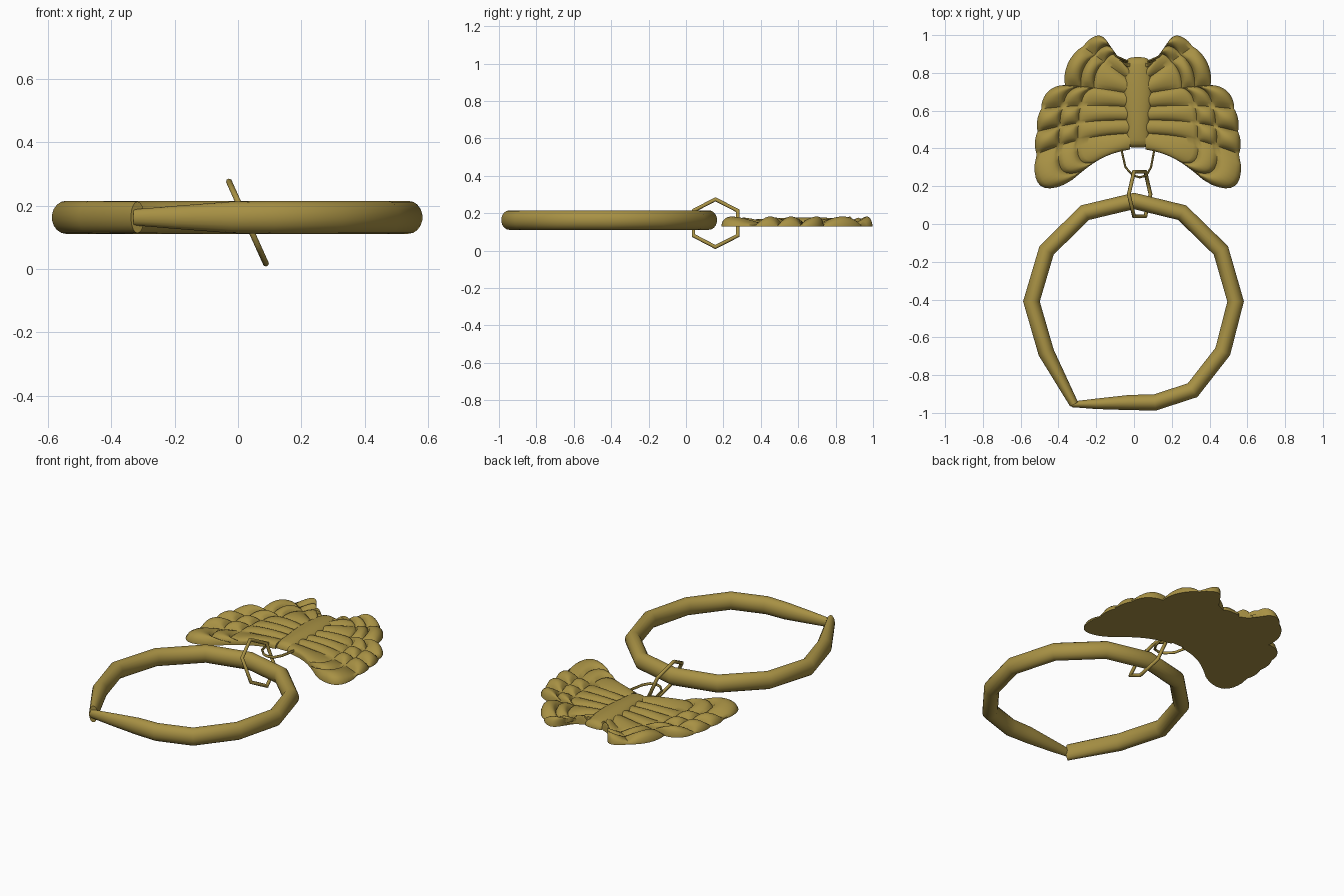
import bpy, bmesh, math
from mathutils import Vector

if "Cube" in bpy.data.objects:
    bpy.data.objects.remove(bpy.data.objects["Cube"])

brass = bpy.data.materials.new("antique brass")
brass.diffuse_color = (0.39, 0.283, 0.058, 1)
brass.use_nodes = True
brass.node_tree.nodes["Principled BSDF"].inputs["Base Color"].default_value = brass.diffuse_color


def finish(name, bm, angle):
    bmesh.ops.recalc_face_normals(bm, faces=bm.faces)
    me = bpy.data.meshes.new(name)
    bm.to_mesh(me)
    bm.free()
    me.materials.append(brass)
    ob = bpy.data.objects.new(name, me)
    bpy.context.collection.objects.link(ob)
    bpy.context.view_layer.objects.active = ob
    ob.select_set(True)
    bpy.ops.object.shade_smooth_by_angle(angle=math.radians(angle))
    ob.select_set(False)
    return ob


def sweep(name, pts, normal, radii, sides, closed, angle):
    """Mitred tube along a planar path; radii = (in plane, along normal) per point."""
    bm = bmesh.new()
    up = Vector(normal).normalized()
    pts = [Vector(p) for p in pts]
    n = len(pts)
    rings = []
    for i, p in enumerate(pts):
        a = pts[i - 1] if closed or i > 0 else p - (pts[1] - p)
        b = pts[(i + 1) % n] if closed or i < n - 1 else p + (p - pts[i - 1])
        d1, d2 = (p - a).normalized(), (b - p).normalized()
        side = (d1 + d2).normalized().cross(up)
        mitre = 1 / max(0.5, math.cos(d1.angle(d2) / 2))
        ra, rb = radii[i]
        rings.append([bm.verts.new(p + side * (math.cos(t) * ra * mitre) + up * (math.sin(t) * rb))
                      for t in (2 * math.pi * (k + 0.5) / sides for k in range(sides))])
    for i in range(n if closed else n - 1):
        r, q = rings[i], rings[(i + 1) % n]
        for k in range(sides):
            m = (k + 1) % sides
            bm.faces.new((r[k], r[m], q[m], q[k]))
    if not closed:
        bm.faces.new(rings[0])
        bm.faces.new(rings[-1])
    return finish(name, bm, angle)


def plate(name, fn, nu, nv, zb=0.128):
    """Relief plate: top surface fn(u, v) with a flat back."""
    bm = bmesh.new()
    top = [[bm.verts.new(fn(i / nu, j / nv)) for j in range(nv + 1)] for i in range(nu + 1)]
    bot = [[bm.verts.new((v.co.x, v.co.y, zb)) for v in row] for row in top]
    for i in range(nu):
        for j in range(nv):
            for g in (top, bot):
                bm.faces.new((g[i][j], g[i + 1][j], g[i + 1][j + 1], g[i][j + 1]))
    loop = ([(i, 0) for i in range(nu)] + [(nu, j) for j in range(nv)] +
            [(i, nv) for i in range(nu, 0, -1)] + [(0, j) for j in range(nv, 0, -1)])
    for (a, b), (c, d) in zip(loop, loop[1:] + loop[:1]):
        bm.faces.new((top[a][b], top[c][d], bot[c][d], bot[a][b]))
    return finish(name, bm, 55)


# large twelve-sided hoop with a pinched, overlapping opening
hoop = [(-0.33, -0.955), (-0.2, -0.952), (-0.02, -0.945), (0.11, -0.945), (0.31, -0.88),
        (0.47, -0.675), (0.538, -0.41), (0.46, -0.14), (0.255, 0.06), (0, 0.122),
        (-0.26, 0.06), (-0.463, -0.14), (-0.543, -0.41), (-0.465, -0.68), (-0.317, -0.955)]
rad = [(0.043, 0.052)] * len(hoop)
rad[0], rad[1], rad[2] = (0.015, 0.025), (0.028, 0.036), (0.041, 0.05)
rad[-1] = (0.024, 0.05)
sweep("hoop", [(x, y, 0.163) for x, y in hoop], (0, 0, 1), rad, 18, False, 35)

# tilted six-sided link joining hoop and pendant
hexagon = [(0.04, 0.08), (0.157, 0.019), (0.277, 0.08), (0.277, 0.213), (0.157, 0.274), (0.04, 0.213)]
sweep("hex_link", [(0.03 - 0.45 * (z - 0.146), y, z) for y, z in hexagon],
      (1, 0, 0.45), [(0.01, 0.01)] * 6, 8, True, 46)

# thin wire bail hanging from the body
bail = [(-0.06, 0.44), (-0.066, 0.39), (-0.045, 0.30), (-0.005, 0.257), (0.03, 0.247),
        (0.065, 0.257), (0.09, 0.30), (0.107, 0.39), (0.10, 0.44)]
sweep("wire_bail", [(x, y, 0.152) for x, y in bail], (0, 0, 1), [(0.006, 0.008)] * 9, 8, False, 50)

# butterfly wings: scalloped rim lobes, each continued inward as a ridge
CX = 0.02
VALLEY = [(0.05, 0.865), (0.14, 0.905), (0.29, 0.94), (0.385, 0.735),
          (0.51, 0.61), (0.53, 0.49), (0.535, 0.37), (0.345, 0.235)]
BULGE = [0.0, 0.076, 0.035, 0.04, 0.012, 0.012, 0.125]
ROOT = [0.86, 0.82, 0.76, 0.69, 0.62, 0.55, 0.48, 0.395]
N = len(BULGE)


def bump(x, power=0.6):
    return max(0.0, math.sin(math.pi * x)) ** power


def wing_point(u, v, sign):
    s = u * N
    i = min(int(s + 1e-6), N - 1)
    f = min(max(s - i, 0), 1)
    a, b = Vector(VALLEY[i]), Vector(VALLEY[i + 1])
    d = (b - a).normalized()
    rim = a.lerp(b, f) + Vector((-d.y, d.x)) * (BULGE[i] * bump(f, 0.75))
    root = Vector((0.04, ROOT[i] * (1 - f) + ROOT[i + 1] * f))
    p = root.lerp(rim, v)
    p.y += 0.045 * math.sin(math.pi * v) * (u - 0.3)
    # zones along each ridge: long stripe, small oval, outer lobe
    ridge = bump(f)
    if v < 0.55:
        z = 0.148 + 0.021 * ridge * bump(0.15 + 0.85 * v / 0.55, 0.5)
    elif v < 0.75:
        z = 0.144 + 0.032 * ridge * bump((v - 0.55) / 0.2, 0.5)
    else:
        w = (v - 0.75) / 0.25
        z = 0.144 - 0.008 * w + 0.042 * ridge * bump(w, 0.5)
    return (CX + sign * p.x, p.y, z)


for side, sign in (("left", -1), ("right", 1)):
    plate(side + "_wing", lambda u, v, k=sign: wing_point(u, v, k), N * 10, 40)


# rounded butterfly body between the wings
def body_point(u, v):
    x = 2 * u - 1
    half = 0.056 + 0.018 * math.sin(math.pi * min(1, (1 - v) * 1.3)) + 0.006 * (1 - v)
    end = bump(v, 0.25)
    z = 0.142 + 0.036 * math.sqrt(max(0, 1 - x * x)) * end
    trim = 0.012 * x ** 4
    return (CX + x * half, 0.405 + trim + (0.478 - 2 * trim) * v, z)


plate("butterfly_body", body_point, 16, 24)
